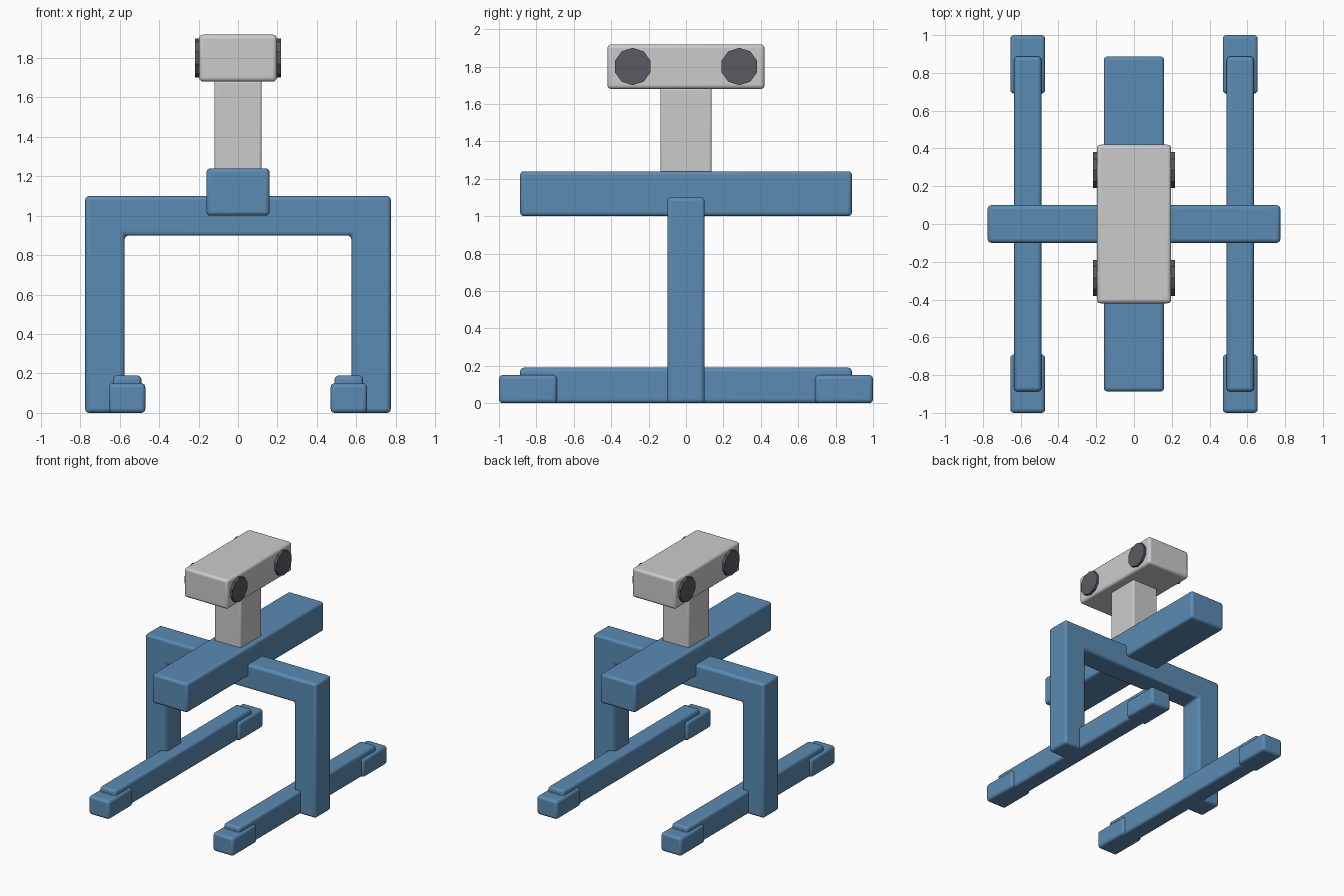
import bpy, bmesh
from math import radians
from mathutils import Matrix

if "Cube" in bpy.data.objects:
    bpy.data.objects.remove(bpy.data.objects["Cube"])


def material(name, rgb):
    m = bpy.data.materials.new(name)
    m.diffuse_color = (*rgb, 1)
    m.use_nodes = True
    m.node_tree.nodes["Principled BSDF"].inputs["Base Color"].default_value = m.diffuse_color
    return m


BLUE = material("blue_paint", (0.105, 0.26, 0.45))
PALE = material("pale_grey", (0.58, 0.58, 0.60))
DARK = material("dark_glass", (0.10, 0.105, 0.12))


def finish(name, bm, mat, bevel):
    bmesh.ops.recalc_face_normals(bm, faces=bm.faces[:])
    me = bpy.data.meshes.new(name)
    bm.to_mesh(me)
    bm.free()
    me.materials.append(mat)
    ob = bpy.data.objects.new(name, me)
    bpy.context.collection.objects.link(ob)
    if bevel:
        mod = ob.modifiers.new("bevel", 'BEVEL')
        mod.width = bevel
        mod.segments = 3
        mod.limit_method = 'ANGLE'
        bpy.context.view_layer.objects.active = ob
        ob.select_set(True)
        bpy.ops.object.shade_smooth_by_angle(angle=radians(35))
        ob.select_set(False)
    return ob


def box(name, x, y, z, mat, bevel=0.02):
    """Rounded box from (min, max) ranges."""
    bm = bmesh.new()
    bmesh.ops.create_cube(bm, size=1)
    for v in bm.verts:
        v.co = [r[0] if c < 0 else r[1] for c, r in zip(v.co, (x, y, z))]
    return finish(name, bm, mat, bevel)


# Arch: outline in x/z, extruded along y
outline = [(-0.775, 0), (-0.575, 0), (-0.575, 0.9), (0.575, 0.9),
           (0.575, 0), (0.775, 0), (0.775, 1.1), (-0.775, 1.1)]
bm = bmesh.new()
face = bm.faces.new([bm.verts.new((x, -0.1, z)) for x, z in outline])
ext = bmesh.ops.extrude_face_region(bm, geom=[face])
moved = [g for g in ext["geom"] if isinstance(g, bmesh.types.BMVert)]
bmesh.ops.translate(bm, verts=moved, vec=(0, 0.2, 0))
finish("arch_frame", bm, BLUE, 0.02)

# Body beam, neck and head
box("body_beam", (-0.16, 0.16), (-0.887, 0.887), (1.0, 1.24), BLUE)
box("neck", (-0.12, 0.12), (-0.137, 0.137), (1.22, 1.685), PALE, 0.012)
box("head", (-0.197, 0.197), (-0.42, 0.42), (1.68, 1.918), PALE)

for sx, side in ((-1, "left"), (1, "right")):
    # Ground rail with a foot block at each end
    box(f"{side}_rail", sorted((sx * 0.49, sx * 0.635)), (-0.887, 0.887), (0, 0.19), BLUE)
    for sy, end in ((-1, "front"), (1, "back")):
        box(f"{side}_{end}_foot", sorted((sx * 0.47, sx * 0.655)),
            sorted((sy * 0.69, sy * 1.0)), (0, 0.15), BLUE)
        # Ten-sided eye disc on the side of the head
        bm = bmesh.new()
        bmesh.ops.create_cone(bm, cap_ends=True, segments=10, radius1=0.1,
                              radius2=0.1, depth=0.05)
        rot = Matrix.Rotation(radians(90), 4, 'Y')
        if max(abs(v.co.x) for v in bm.verts) < 0.0999:
            rot = rot @ Matrix.Rotation(radians(90), 4, 'Z')
        bm.transform(Matrix.Translation((sx * 0.192, sy * 0.285, 1.8)) @ rot)
        finish(f"{side}_{end}_eye", bm, DARK, 0)
